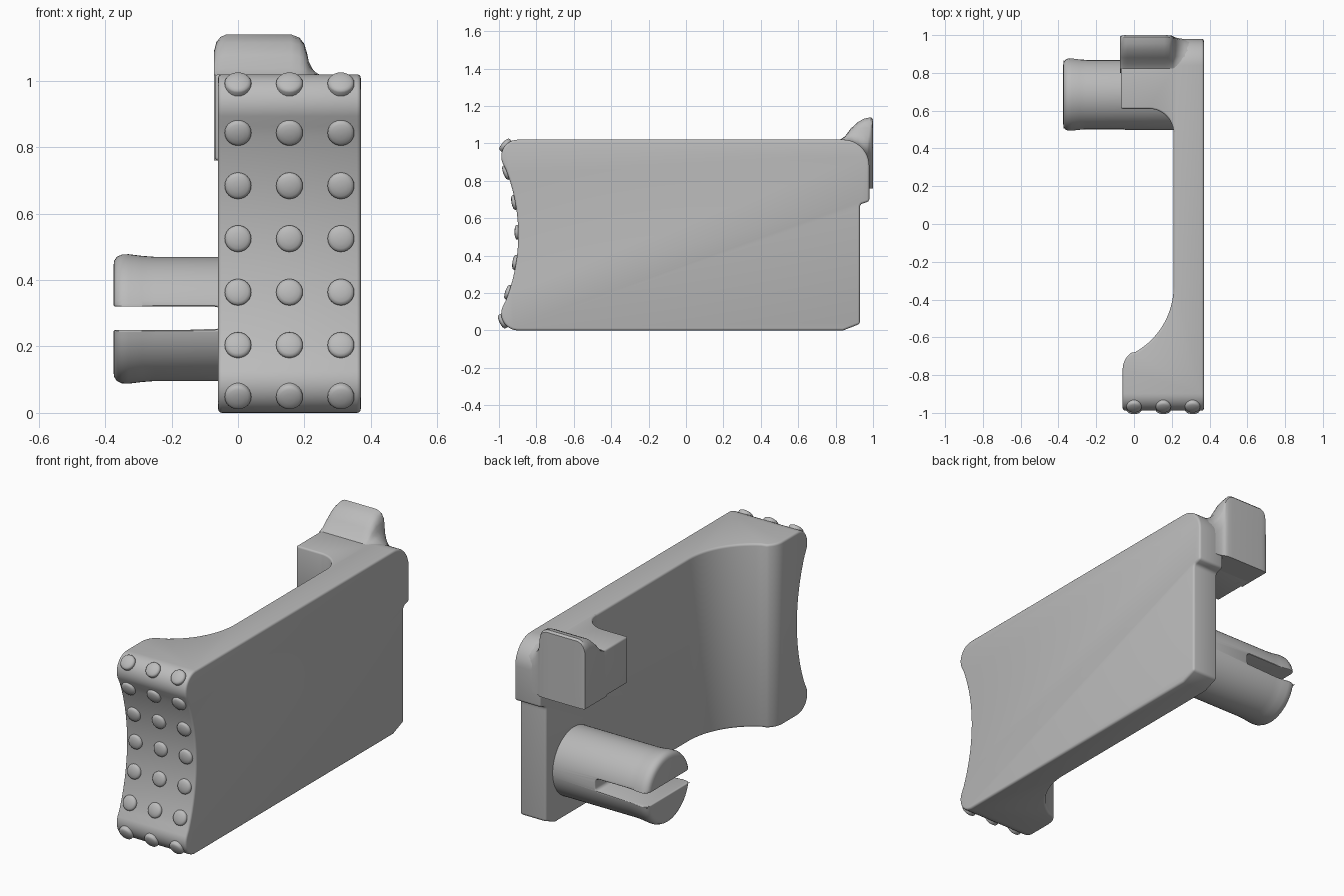
import bpy, bmesh
from math import sin, cos, asin, sqrt, radians, pi
from mathutils import Matrix, Vector

if "Cube" in bpy.data.objects:
    bpy.data.objects.remove(bpy.data.objects["Cube"], do_unlink=True)

grey = bpy.data.materials.new("light_grey")
grey.use_nodes = True
COLOUR = (0.5, 0.5, 0.5, 1)
grey.diffuse_color = COLOUR
grey.node_tree.nodes["Principled BSDF"].inputs["Base Color"].default_value = COLOUR


def arc(cx, cy, r, start, end, n=12):
    angles = [radians(start + (end - start) * i / n) for i in range(n + 1)]
    return [(cx + r * cos(a), cy + r * sin(a)) for a in angles]


def loft(name, rings, closed_ends=True):
    """Skin a list of equal-length closed rings."""
    bm = bmesh.new()
    loops = [[bm.verts.new(p) for p in ring] for ring in rings]
    n = len(loops[0])
    for a, b in zip(loops, loops[1:]):
        for i in range(n):
            j = (i + 1) % n
            bm.faces.new((a[i], a[j], b[j], b[i]))
    if closed_ends:
        bm.faces.new(loops[0])
        bm.faces.new(loops[-1])
    bmesh.ops.recalc_face_normals(bm, faces=bm.faces)
    mesh = bpy.data.meshes.new(name)
    bm.to_mesh(mesh)
    bm.free()
    mesh.materials.append(grey)
    ob = bpy.data.objects.new(name, mesh)
    bpy.context.collection.objects.link(ob)
    return ob


def activate(ob):
    bpy.ops.object.select_all(action='DESELECT')
    ob.select_set(True)
    bpy.context.view_layer.objects.active = ob


def boolean(ob, tool, operation):
    mod = ob.modifiers.new("cut", 'BOOLEAN')
    mod.operation, mod.object, mod.solver = operation, tool, 'EXACT'
    activate(ob)
    bpy.ops.object.modifier_apply(modifier=mod.name)
    bpy.data.objects.remove(tool, do_unlink=True)


def finish(ob, bevel=0.0):
    activate(ob)
    if bevel:
        mod = ob.modifiers.new("soft_edges", 'BEVEL')
        mod.width, mod.segments = bevel, 3
        mod.limit_method, mod.angle_limit = 'ANGLE', radians(40)
        mod.use_clamp_overlap = False
        bpy.ops.object.modifier_apply(modifier=mod.name)
    bpy.ops.object.shade_smooth_by_angle(angle=radians(35))


def prism_x(name, yz, x0, x1):
    return loft(name, [[(x, y, z) for y, z in yz] for x in (x0, x1)])


def prism_z(name, xy, z0, z1):
    return loft(name, [[(x, y, z) for x, y in xy] for z in (z0, z1)])


def lathe(name, profile, n, matrix):
    """Spin (radius, height) pairs round local z."""
    turns = [2 * pi * i / n for i in range(n)]
    return loft(name, [[matrix @ Vector((r * cos(a), r * sin(a), h)) for a in turns]
                       for r, h in profile])


# Body: side outline crossed with plan outline
MID, GRIP_Y, GRIP_R, CORNER_Y, CORNER_R = 0.51, -1.855, 0.958, -0.898, 0.09
side = ([(0.84, 0), (0.93, 0.035), (0.93, 0.65)]
        + arc(0.95, 0.66, 0.02, 180, 90, 4)
        + [(0.98, 0.69)]
        + arc(0.84, 0.88, 0.14, 0, 90)
        + arc(CORNER_Y, 0.93, CORNER_R, 90, 203.6)
        + arc(GRIP_Y, MID, GRIP_R, 23.6, -23.6, 24)[1:-1]
        + arc(CORNER_Y, 0.09, CORNER_R, 156.4, 270))
plan = ([(0.37, -1.1), (0.37, 1.1), (0.21, 1.1)]
        + arc(-0.19, -0.33, 0.4, 0, -60, 16)
        + arc(0.05, -0.77, 0.11, 120, 180, 8)[1:]
        + [(-0.06, -1.1)])
body = prism_x("body", side, -0.5, 0.5)
boolean(body, prism_z("plan_tool", plan, -0.2, 1.3), 'INTERSECT')
finish(body, 0.012)

# Arm of the hook, filleted into the wall
arm_plan = ([(-0.07, 0.87), (-0.07, 0.61)] + arc(0.08, 0.48, 0.13, 90, 0)
            + [(0.25, 0.48), (0.25, 0.87)])
arm = prism_z("hook_arm", arm_plan, 0.76, 1.0195)
finish(arm, 0.01)

# Raised hook, blending down to the wall's rounded rear corner
crest = [(0.8, 0.76), (0.82, 1.018), (0.85, 1.037), (0.88, 1.078), (0.92, 1.115),
         (0.955, 1.133), (0.99, 1.14), (1.0, 1.13), (1.0, 1.0), (1.0, 0.76)]
base = [(0.8, 0.76), (0.82, 1.018), (0.86, 1.015), (0.89, 1.007), (0.92, 0.992),
        (0.945, 0.97), (0.962, 0.948), (0.97, 0.92), (0.978, 0.88), (0.978, 0.76)]
blend = [(-0.073, 0.72), (-0.065, 0.88), (-0.053, 0.96), (-0.035, 1), (0.16, 1),
         (0.185, 0.95), (0.2, 0.85), (0.208, 0.7), (0.214, 0.52), (0.226, 0.34),
         (0.245, 0.17), (0.268, 0.06), (0.295, 0)]
rings = [[(x, b[0] + (c[0] - b[0]) * f, b[1] + (c[1] - b[1]) * f)
          for b, c in zip(base, crest)] for x, f in blend]
finish(loft("hook_crest", rings))

# Split peg with a flared tip
along_x = Matrix.Translation((0.25, 0.685, 0.283)) @ Matrix.Rotation(-pi / 2, 4, 'Y')
peg_profile = [(0.187, 0), (0.187, 0.5), (0.19, 0.54), (0.195, 0.58), (0.194, 0.6),
               (0.187, 0.615), (0.175, 0.623), (0.16, 0.625)]
peg = lathe("split_peg", peg_profile, 64, along_x)
slot = [(-0.5, 0.25)] + arc(-0.07, 0.27, 0.02, -90, 0, 4) \
    + arc(-0.07, 0.3, 0.02, 0, 90, 4) + [(-0.5, 0.32)]
slot_tool = loft("slot_tool", [[(x, y, z) for x, z in slot] for y in (0.4, 1.0)])
boolean(peg, slot_tool, 'DIFFERENCE')
finish(peg, 0.006)

# Grip studs, standing square to the curved front
stud_profile = [(0.04, -0.012), (0.04, 0.007), (0.037, 0.012), (0.03, 0.016),
                (0.016, 0.019), (0.004, 0.02)]
for row, z in enumerate((0.05, 0.203, 0.363, 0.525, 0.685, 0.845, 0.99)):
    if row in (0, 6):
        centre_z = 0.09 if row == 0 else 0.93
        tilt = asin((z - centre_z) / CORNER_R)
        y = CORNER_Y - CORNER_R * cos(tilt)
    else:
        tilt = -asin((z - MID) / GRIP_R)
        y = GRIP_Y + sqrt(GRIP_R ** 2 - (z - MID) ** 2)
    facing = Vector((0, -cos(tilt), sin(tilt))).to_track_quat('Z', 'Y').to_matrix().to_4x4()
    for col, x in enumerate((0.0, 0.155, 0.31)):
        place = Matrix.Translation((x, y, z)) @ facing
        finish(lathe(f"grip_stud_{row}_{col}", stud_profile, 24, place))
